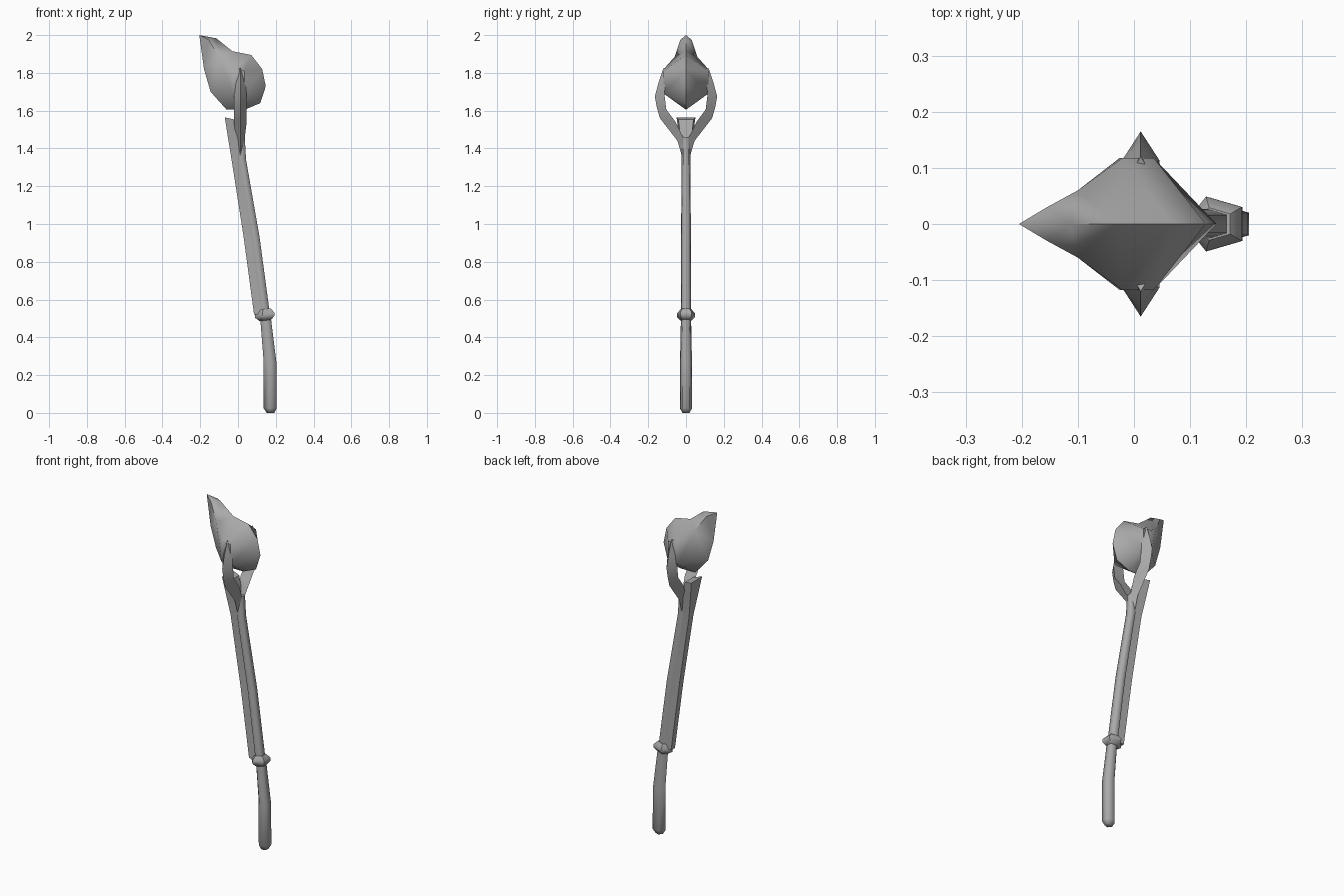
import bpy, bmesh, math
from mathutils import Vector

cube = bpy.data.objects.get("Cube")
if cube:
    bpy.data.objects.remove(cube)

GREY = (0.4, 0.4, 0.4, 1)
mat = bpy.data.materials.new("plain grey")
mat.use_nodes = True
mat.diffuse_color = GREY
mat.node_tree.nodes["Principled BSDF"].inputs["Base Color"].default_value = GREY


def finish(name, bm, angle=40):
    bmesh.ops.remove_doubles(bm, verts=bm.verts, dist=0.0005)
    bmesh.ops.recalc_face_normals(bm, faces=bm.faces)
    mesh = bpy.data.meshes.new(name)
    bm.to_mesh(mesh)
    bm.free()
    mesh.materials.append(mat)
    ob = bpy.data.objects.new(name, mesh)
    bpy.context.collection.objects.link(ob)
    bpy.ops.object.select_all(action='DESELECT')
    ob.select_set(True)
    bpy.context.view_layer.objects.active = ob
    bpy.ops.object.shade_smooth_by_angle(angle=math.radians(angle))
    return ob


def loft(name, rings, angle=40):
    """Skin a row of equal rings and cap both ends."""
    bm = bmesh.new()
    rows = [[bm.verts.new(p) for p in ring] for ring in rings]
    n = len(rows[0])
    for a, b in zip(rows, rows[1:]):
        for i in range(n):
            j = (i + 1) % n
            bm.faces.new((a[i], a[j], b[j], b[i]))
    bm.faces.new(rows[0])
    bm.faces.new(rows[-1])
    return finish(name, bm, angle)


def pentagon(x, z, r, tilt=0.0):
    """Five-sided ring pointing to -x, optionally tilted along x."""
    ring = []
    for k in range(5):
        a = math.pi + k * math.tau / 5
        dx = r * math.cos(a)
        ring.append(Vector((x + dx, r * 0.9 * math.sin(a), z + dx * tilt)))
    return ring


# Grip, guard ring and shaft share the pentagonal section
loft("grip", [pentagon(x, z, r) for x, z, r in (
    (.174, 0, .022), (.174, .025, .038), (.173, .27, .037), (.147, .52, .031))], 75)
loft("guard", [pentagon(x, z, r, .12) for x, z, r in (
    (.149, .49, .034), (.147, .51, .057), (.146, .527, .057), (.144, .55, .034))], 50)
loft("shaft", [pentagon(x, z, r) for x, z, r in (
    (.143, .53, .031), (.09, .93, .03), (.02, 1.34, .028), (.014, 1.46, .027))], 75)

# Flat fin in front of the shaft, flaring at the top
loft("fin", [[(xf, -w, z), (xf, w, z), (xb, w * .8, z - d), (xb, -w * .8, z - d)]
             for xf, xb, w, z, d in (
    (.085, .135, .018, .52, 0), (.03, .08, .019, .93, 0), (-.034, .02, .021, 1.34, 0),
    (-.052, .012, .035, 1.45, 0), (-.07, -.02, .05, 1.565, .012))])

# Fork arms: triangular section with the ridge outside
# columns: inner y, inner z, outer y, outer z, half width
ARM = ((0, 1.38, .022, 1.36, .018), (.015, 1.46, .045, 1.44, .024),
       (.055, 1.54, .138, 1.56, .034), (.104, 1.605, .155, 1.62, .034),
       (.114, 1.685, .165, 1.675, .033), (.11, 1.75, .145, 1.75, .028),
       (.1, 1.82, .12, 1.825, .012))
for side, label in ((1, "left"), (-1, "right")):
    loft("fork_arm_" + label, [
        [(.012 - w, side * yi, zi), (.012 + w, side * yi, zi), (.012, side * yo, zo)]
        for yi, zi, yo, zo, w in ARM], 50)

# Head: sharp mid-plane outline (x, z), each point paired with a side point (x, y, z)
tip, brow, crown = (-.155, .03, 1.975), (-.1, .06, 1.885), (-.02, .118, 1.82)
back, low_back, low_front = (.035, .118, 1.81), (.035, .118, 1.69), (-.025, .118, 1.69)
HEAD = (((-.205, 2.0), tip), ((-.115, 1.983), tip), ((-.03, 1.915), brow),
        ((.07, 1.895), crown), ((.128, 1.82), back), ((.147, 1.73), low_back),
        ((.118, 1.64), low_back), ((.035, 1.605), low_back), ((-.06, 1.605), low_front),
        ((-.145, 1.70), low_front), ((-.18, 1.82), brow))
bm = bmesh.new()
for side in (1, -1):
    mid = [Vector((x, 0, z)) for (x, z), _ in HEAD]
    rim = [Vector((x, y * side, z)) for _, (x, y, z) in HEAD]
    for i in range(len(mid)):
        j = (i + 1) % len(mid)
        quad = [mid[i], mid[j], rim[j]]
        if rim[i] != rim[j]:
            quad.append(rim[i])
        bm.faces.new([bm.verts.new(p) for p in quad])
    cheek = [Vector((x, y * side, z))
             for x, y, z in (brow, crown, back, low_back, low_front)]
    bm.faces.new([bm.verts.new(p) for p in cheek])
finish("head", bm, 58)
